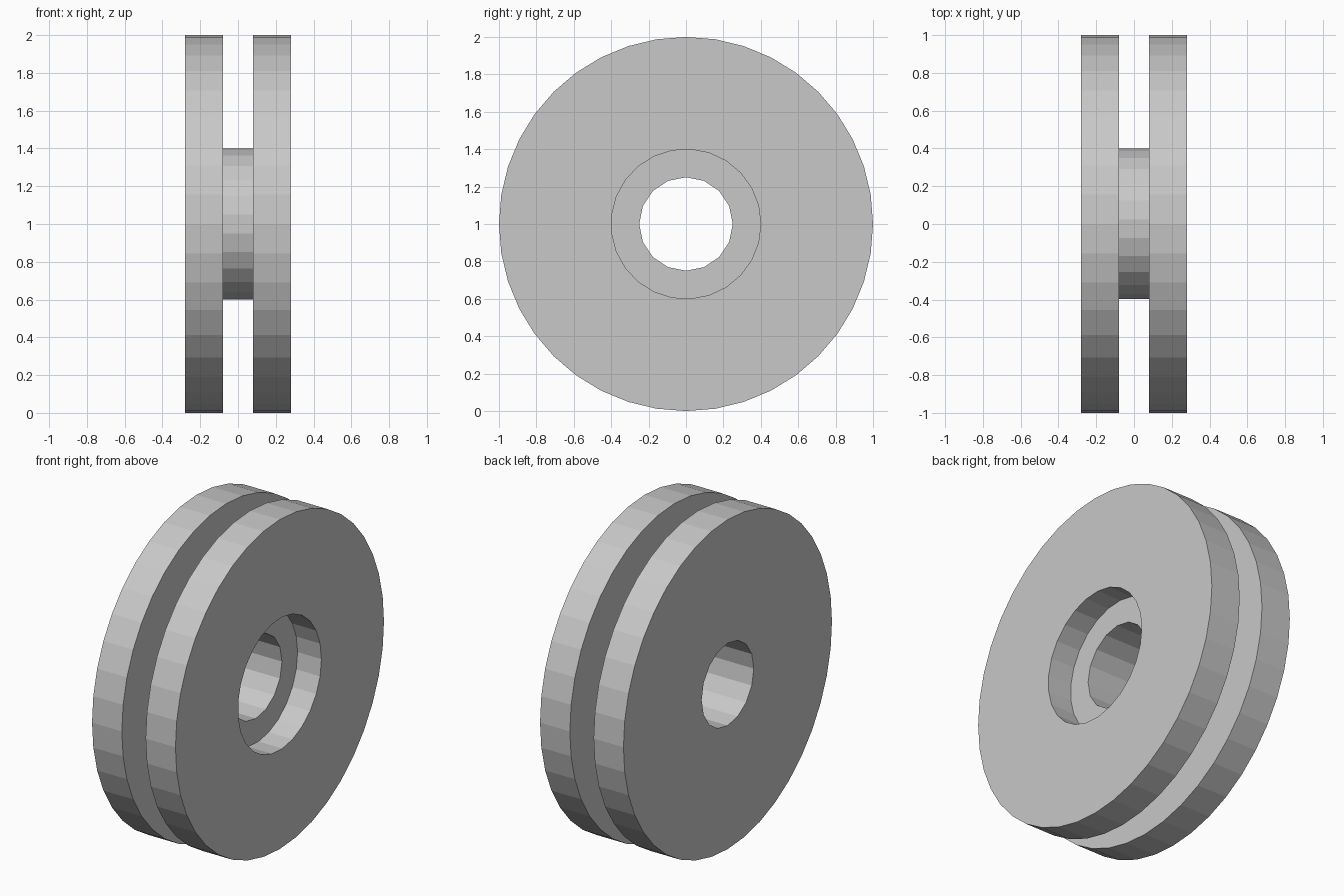
import bpy
from math import cos, sin, tau
from mathutils import Matrix

cube = bpy.data.objects.get("Cube")
if cube:
    bpy.data.objects.remove(cube, do_unlink=True)

# Single plain grey
grey = bpy.data.materials.new("light_grey")
grey.use_nodes = True
colour = (0.58, 0.58, 0.58, 1)
grey.diffuse_color = colour
grey.node_tree.nodes["Principled BSDF"].inputs["Base Color"].default_value = colour

# Circles as (radius, number of sides)
RIM, HUB, BORE = (1.0, 40), (0.4, 25), (0.25, 16)

# Turns the drawing plane into YZ, with the extrusion along X
AXLE = Matrix(((0, 0, 1, 0), (1, 0, 0, 0), (0, 1, 0, 1), (0, 0, 0, 1)))


def ring(name, outer, inner, x0, x1):
    """Flat-sided ring with a hole, extruded along X from x0 to x1."""
    curve = bpy.data.curves.new(name + "_profile", "CURVE")
    curve.dimensions = "2D"
    curve.fill_mode = "BOTH"
    curve.extrude = (x1 - x0) / 2
    for radius, sides in (outer, inner):
        spline = curve.splines.new("POLY")
        spline.points.add(sides - 1)
        spline.use_cyclic_u = True
        spline.use_smooth = False
        for i, point in enumerate(spline.points):
            a = tau * i / sides
            point.co = (radius * cos(a), radius * sin(a), 0, 1)
    helper = bpy.data.objects.new(name + "_profile", curve)
    mesh = bpy.data.meshes.new_from_object(helper)
    bpy.data.objects.remove(helper)
    bpy.data.curves.remove(curve)

    mesh.name = name
    mesh.transform(Matrix.Translation(((x0 + x1) / 2, 0, 0)) @ AXLE)
    mesh.shade_flat()
    mesh.materials.clear()
    mesh.materials.append(grey)
    obj = bpy.data.objects.new(name, mesh)
    bpy.context.collection.objects.link(obj)
    return obj


# Flange with the narrow bore, hub, and flange with the wide recess
ring("right_flange", RIM, BORE, -0.28, -0.08)
ring("hub", HUB, BORE, -0.08, 0.12)
ring("left_flange", RIM, HUB, 0.08, 0.28)
